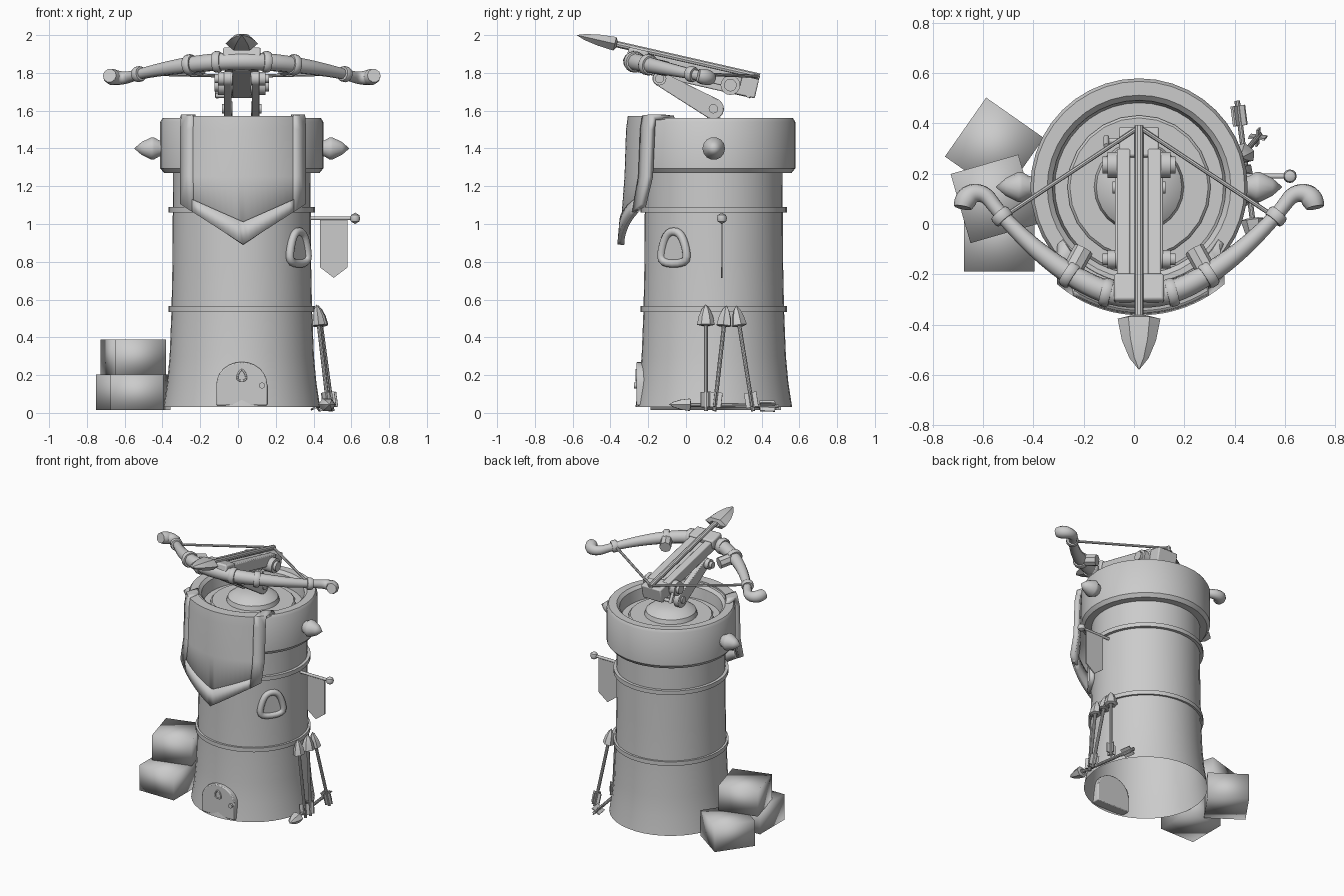
import bpy, bmesh, math
from mathutils import Vector, Matrix

if "Cube" in bpy.data.objects:
    bpy.data.objects.remove(bpy.data.objects["Cube"])

CX, CY = 0.02, 0.147
PITCH = math.radians(12.8)
# Local frame of the tilted crossbow: -y forward, origin at the bolt tail
BOW = Matrix.Translation((CX, 0.39, 1.78)) @ Matrix.Rotation(-PITCH, 4, 'X')


def mesh(name, verts, faces, mat=Matrix(), angle=35, bevel=0, solid=0):
    bm = bmesh.new()
    vs = [bm.verts.new(mat @ Vector(v)) for v in verts]
    for f in faces:
        bm.faces.new([vs[i] for i in f])
    bmesh.ops.remove_doubles(bm, verts=bm.verts, dist=1e-5)
    bmesh.ops.recalc_face_normals(bm, faces=bm.faces)
    me = bpy.data.meshes.new(name)
    bm.to_mesh(me)
    bm.free()
    ob = bpy.data.objects.new(name, me)
    bpy.context.collection.objects.link(ob)
    if solid:
        m = ob.modifiers.new("thick", 'SOLIDIFY')
        m.thickness, m.offset = solid, 0
    if bevel:
        m = ob.modifiers.new("bevel", 'BEVEL')
        m.width, m.segments = bevel, 2
    finish(ob, angle)
    return ob


def finish(ob, angle):
    bpy.ops.object.select_all(action='DESELECT')
    ob.select_set(True)
    bpy.context.view_layer.objects.active = ob
    bpy.ops.object.shade_smooth_by_angle(angle=math.radians(angle))


def lathe(name, prof, mat, n=16, **kw):
    verts = [(r * math.cos(2 * math.pi * i / n), r * math.sin(2 * math.pi * i / n), z)
             for r, z in prof for i in range(n)]
    faces = [(j * n + i, j * n + (i + 1) % n, (j + 1) * n + (i + 1) % n, (j + 1) * n + i)
             for j in range(len(prof) - 1) for i in range(n)]
    return mesh(name, verts, faces, mat, **kw)


def prism(name, pts, z0, z1, mat=Matrix(), **kw):
    n = len(pts)
    verts = [(x, y, z) for z in (z0, z1) for x, y in pts]
    faces = [tuple(range(n)), tuple(range(n, 2 * n))]
    faces += [(i, (i + 1) % n, n + (i + 1) % n, n + i) for i in range(n)]
    return mesh(name, verts, faces, mat, **kw)


def box(name, lo, hi, mat=Matrix(), **kw):
    return prism(name, [(lo[0], lo[1]), (hi[0], lo[1]), (hi[0], hi[1]), (lo[0], hi[1])],
                 lo[2], hi[2], mat, **kw)


def tube(name, pts, radii, cyclic=False):
    cu = bpy.data.curves.new(name, 'CURVE')
    cu.dimensions, cu.bevel_depth, cu.bevel_resolution = '3D', 1, 3
    cu.use_fill_caps, cu.resolution_u = True, 4
    sp = cu.splines.new('NURBS')
    sp.points.add(len(pts) - 1)
    for p, co, r in zip(sp.points, pts, radii):
        p.co, p.radius = (*co, 1), r
    sp.order_u, sp.use_endpoint_u, sp.use_cyclic_u = 3, not cyclic, cyclic
    ob = bpy.data.objects.new(name, cu)
    bpy.context.collection.objects.link(ob)
    finish_sel(ob)
    bpy.ops.object.convert(target='MESH')
    finish(bpy.context.object, 40)


def finish_sel(ob):
    bpy.ops.object.select_all(action='DESELECT')
    ob.select_set(True)
    bpy.context.view_layer.objects.active = ob


def aim(p, q):
    d = Vector(q) - Vector(p)
    return Matrix.Translation(p) @ d.to_track_quat('Z', 'Y').to_matrix().to_4x4(), d.length


def rod(name, p, q, r, n=12, **kw):
    m, L = aim(p, q)
    return lathe(name, [(0, 0), (r, 0), (r, L), (0, L)], m, n, **kw)


def arrow(name, tail, tip, r, hl, hw, flat, fin=0):
    m, L = aim(tail, tip)
    lathe(name + "_shaft", [(0, 0), (r, 0), (r, L - hl * .9), (0, L - hl * .9)], m, 10)
    lathe(name + "_head", [(0, L - hl * .9), (hw * .5, L - hl), (hw, L - hl * .95), (hw * .8, L - hl * .55),
                           (hw * .45, L - hl * .22), (0, L)], m @ Matrix.Diagonal((1, flat, 1, 1)), 6, angle=25)
    if fin:
        for k in range(2):
            box(name + "_fin", (-fin, -.004, .02), (fin, .004, .10),
                m @ Matrix.Rotation(k * math.pi / 2 + .6, 4, 'Z'))


# Tower shell, open below, with hollow crown, floor and turntable
T = Matrix.Translation((CX, CY, 0))
lathe("tower_body", [(.415, .03), (.395, .16), (.382, .3), (.372, .55), (.367, .8), (.364, 1.27), (.412, 1.27),
                     (.432, 1.295), (.432, 1.54), (.42, 1.56), (.365, 1.56), (.345, 1.54), (.335, 1.46),
                     (0, 1.46)], T, 40)
lathe("turntable", [(.285, 1.455), (.285, 1.475), (.275, 1.485), (0, 1.485)], T, 24)
lathe("turntable_dome", [(.18, 1.48), (.17, 1.515), (.13, 1.545), (.07, 1.56), (0, 1.565)], T, 24)
for z in (.55, 1.075):
    lathe("tower_band", [(.36, z - .015), (.387, z - .015), (.387, z + .015), (.36, z + .015)], T, 40)

# Side spikes
for s in (-1, 1):
    m, _ = aim((CX + s * .42, CY, 1.4), (CX + s, CY, 1.4))
    lathe("side_spike", [(.04, 0), (.045, .02), (.06, .045), (.06, .06), (.035, .11), (0, .15)], m, 14)

# Arched door with peephole and knob, facing -y
F = Matrix.Translation((CX, 0, 0)) @ Matrix.Rotation(math.pi / 2, 4, 'X')
arch = [(-.135, .04), (.135, .04)] + [(.135 * math.cos(t), .15 + .12 * math.sin(t))
                                      for t in [math.pi * i / 12 for i in range(13)]]
prism("door", arch, .19, .262, F, bevel=.006)
tube("door_peephole", [(CX + x, -.263, z) for x, z in
     [(-.025, .17), (.025, .17), (.022, .205), (0, .235), (-.022, .205)]], [.005] * 5, True)
rod("door_knob", (CX + .107, -.25, .145), (CX + .107, -.275, .145), .016)

# Window with raised frame, front right of the wall
W = T @ Matrix.Rotation(math.radians(-35), 4, 'Z')
tri = [(-.085, .79), (.085, .79), (.08, .87), (.04, .96), (-.04, .96), (-.08, .87)]
tube("window_frame", [W @ Vector((.368, y, z)) for y, z in tri], [.022] * 6, True)
prism("window_pane", [(y * .8, .87 + (z - .87) * .8) for y, z in tri], .34, .371,
      W @ Matrix(((0, 0, 1, 0), (1, 0, 0, 0), (0, 1, 0, 0), (0, 0, 0, 1))))


# Banner draped over the crown
def sheet(name, xs, rows, thick):
    verts = []
    for x in xs:
        verts += [(x, -math.sqrt(r * r - x * x), z) for r, z in rows(abs(x))]
    n = len(rows(0))
    faces = [(i * n + j, i * n + n + j, i * n + n + j + 1, i * n + j + 1)
             for i in range(len(xs) - 1) for j in range(n - 1)]
    mesh(name, verts, faces, Matrix.Translation((.027, CY, 0)), solid=thick)


def outer(x): return .89 + x * .66
def inner(x): return 1.01 + x * .45
def drape(x): return [(.385, 1.51), (.39, 1.565), (.45, 1.565), (.457, 1.5), (.465, 1.25), (.492, outer(x))]


span = [(i / 10 - 1) for i in range(21)]
sheet("banner_cloth", [.3 * s for s in span], drape, .015)
for s in (-1, 1):
    sheet("banner_border", [s * .26, s * .29, s * .322], drape, .036)
sheet("banner_border_tip", [.262 * s for s in span], lambda x: [(.482, inner(x)), (.492, outer(x))], .036)

# Small flag on a side pole
rod("flag_pole", (.37, .19, 1.03), (.62, .19, 1.03), .01)
lathe("flag_pole_knob", [(0, -.03), (.022, -.017), (.027, 0), (.022, .017), (0, .03)],
      Matrix.Translation((.62, .19, 1.03)), 12)
prism("flag_cloth", [(.435, 1.035), (.58, 1.035), (.58, .77), (.507, .715), (.435, .77)], -.194, -.186,
      Matrix.Rotation(math.pi / 2, 4, 'X'))

# Arrows leaning on the wall and one on the ground
for a, b in (((.48, .105, .01), (.415, .105, .575)), ((.49, .15, .01), (.42, .213, .57)),
             ((.50, .355, .01), (.425, .265, .57)), ((.41, .49, .035), (.485, -.09, .045))):
    arrow("arrow", a, b, .011, .115, .047, .8, .033)

# Stone blocks
for x, y, z, a in ((-.535, -.045, .015, 0), (-.555, .305, .015, -35), (-.555, .1, .2, 16)):
    m = Matrix.Translation((x, y, z)) @ Matrix.Rotation(math.radians(a), 4, 'Z')
    box("stone_block", (-.14, -.143, 0), (.14, .143, .188), m, angle=179)

# Crossbow stock, rails and rear plate
box("stock", (-.05, -.68, -.12), (.05, -.02, -.035), BOW, bevel=.006)
for s in (-1, 1):
    x0, x1 = sorted((s * .035, s * .088))
    box("stock_rail", (x0, -.66, -.09), (x1, -.09, -.012), BOW, bevel=.006)
box("stock_rear_plate", (-.08, -.12, -.118), (.08, .0, -.015), BOW, bevel=.008)
arrow("bolt", BOW @ Vector((0, 0, 0)), BOW @ Vector((0, -.995, 0)), .018, .22, .085, .5)

# Tapered support links with pivots, winch wheels and crank
A, B = Vector((.145, 1.61)), Vector((-.14, 1.77))
t0 = math.atan2(B.y - A.y, B.x - A.x)
link = [(c.x + r * math.cos(t0 + o + math.pi * i / 8), c.y + r * math.sin(t0 + o + math.pi * i / 8))
        for c, r, o in ((A, .056, math.pi / 2), (B, .038, -math.pi / 2)) for i in range(9)]
YZ = Matrix(((0, 0, 1, CX), (1, 0, 0, 0), (0, 1, 0, 0), (0, 0, 0, 1)))
for s in (-1, 1):
    z0, z1 = sorted((s * .055, s * .095))
    prism("support_link", link, z0, z1, YZ, bevel=.005)
    for y, z, r in ((.145, 1.61, .038), (-.14, 1.77, .036), (.235, 1.735, .052)):
        k = .145 if r < .037 or r > .05 else .105
        rod("pivot_disc", (CX + s * .05, y, z), (CX + s * (k - .02), y, z), r, 16)
        rod("pivot_cap", (CX + s * .05, y, z), (CX + s * k, y, z), r * .65, 12)
rod("crank_axle", (CX - .14, .33, 1.68), (CX + .08, .33, 1.68), .012)
rod("crank_handle", (CX - .13, .345, 1.67), (CX - .13, .31, 1.735), .011)


# Bow limbs with grip rings
def bz(y): return 1.86 - (y + .28) * .215


half = [(.13, -.275, .047), (.27, -.205, .044), (.40, -.11, .037), (.51, -.005, .03), (.57, .065, .028),
        (.61, .12, .032), (.665, .125, .04), (.695, .09, .045), (.70, .065, .036)]
full = [(-x, y, r) for x, y, r in reversed(half)] + [(0, -.29, .048)] + half
tube("bow_limbs", [(CX + x, y, bz(y)) for x, y, r in full], [r for *_, r in full])
for s in (-1, 1):
    for x, y, dx, dy, r in ((.13, -.272, .97, .25, .057), (.275, -.2, .84, .55, .056), (.545, .03, .65, .76, .042)):
        p = Vector((CX + s * x, y, bz(y)))
        d = Vector((s * dx, dy, -.2 * dy)) * .02
        m, L = aim(p - d, p + d)
        lathe("bow_ring", [(.02, 0), (r * .9, 0), (r, L * .25), (r, L * .75), (r * .9, L), (.02, L)], m, 16)
    # Taut bowstring and clamps from ring to stock
    rod("bowstring", (CX + s * .545, .025, 1.795), (CX, .385, 1.782), .009, 8)
    rod("bow_clamp", (CX + s * .275, -.2, bz(-.2)), (CX + s * .22, -.10, bz(-.10)), .04, 8)
box("bow_mount", (-.1, -.71, -.07), (.1, -.6, .0), BOW, bevel=.01)
